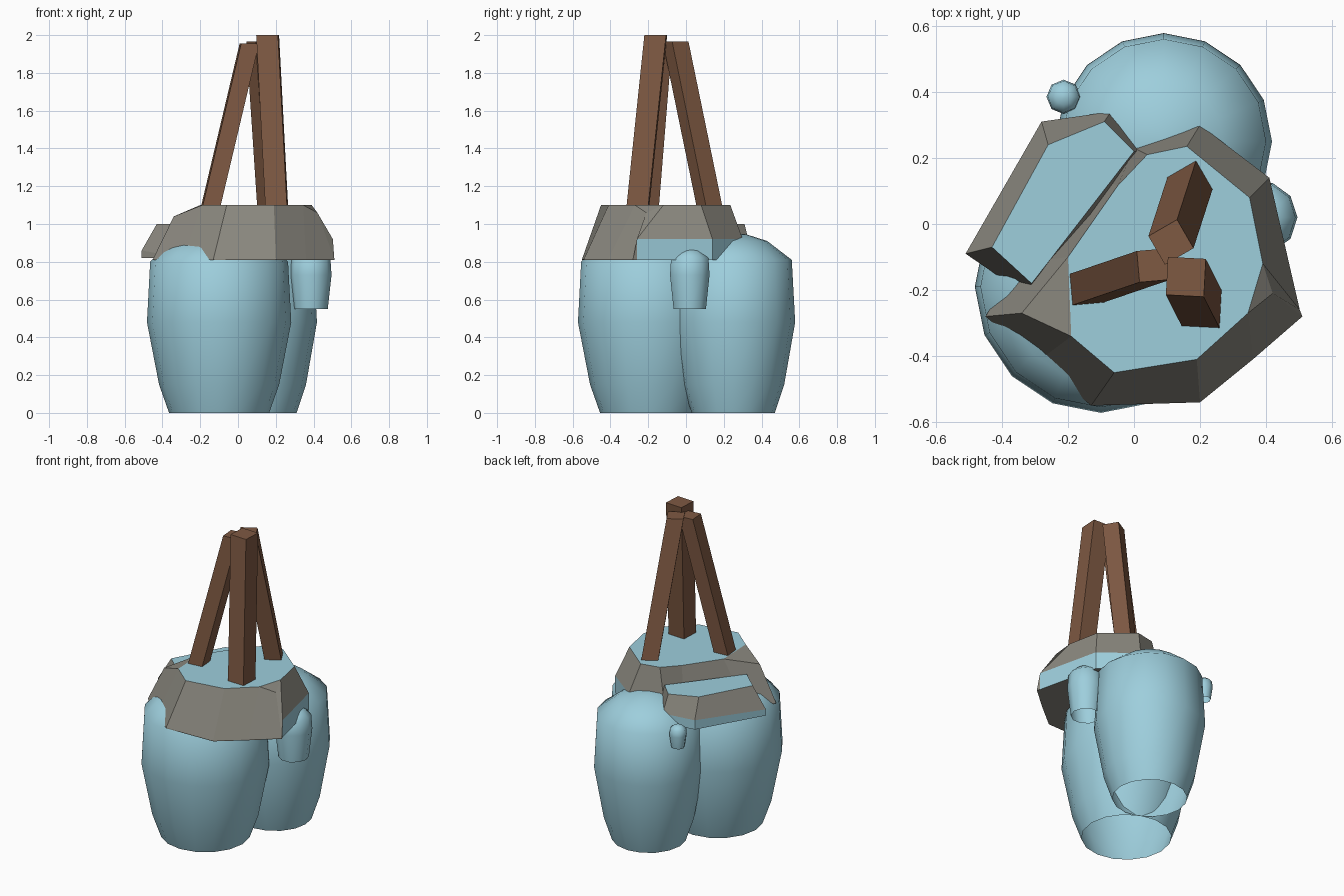
import bpy, bmesh, math
from mathutils import Vector

if "Cube" in bpy.data.objects:
    bpy.data.objects.remove(bpy.data.objects["Cube"])


def material(name, rgb):
    m = bpy.data.materials.new(name)
    m.diffuse_color = (*rgb, 1)
    m.use_nodes = True
    m.node_tree.nodes["Principled BSDF"].inputs["Base Color"].default_value = m.diffuse_color
    return m


BLUE = material("pale_blue", (0.34, 0.62, 0.72))
GREY = material("stone_grey", (0.26, 0.25, 0.215))
BROWN = material("wood_brown", (0.21, 0.10, 0.055))


def finish(bm, name, mats, smooth=False):
    bmesh.ops.recalc_face_normals(bm, faces=bm.faces)
    me = bpy.data.meshes.new(name)
    bm.to_mesh(me)
    bm.free()
    ob = bpy.data.objects.new(name, me)
    bpy.context.collection.objects.link(ob)
    for m in mats:
        me.materials.append(m)
    if smooth:
        me.polygons.foreach_set("use_smooth", [True] * len(me.polygons))
    return ob


def jar(name, x, y, profile, sides):
    """Domed jar, open at the bottom; profile runs upward as (radius, z)."""
    bm = bmesh.new()
    rings = []
    for r, z in profile:
        rings.append([bm.verts.new((x + r * math.cos(2 * math.pi * i / sides),
                                    y + r * math.sin(2 * math.pi * i / sides), z))
                      for i in range(sides)])
    for a, b in zip(rings, rings[1:]):
        for i in range(sides):
            j = (i + 1) % sides
            bm.faces.new((a[i], a[j], b[j], b[i]))
    bm.faces.new(rings[-1])
    return finish(bm, name, [BLUE], True)


def slab(name, base_z, top_z, points):
    """Stone slab: point = (outer x, outer y, rim z, top x, top y, top z)."""
    bm = bmesh.new()
    n = len(points)
    low = [bm.verts.new((p[0], p[1], base_z)) for p in points]
    rim = [bm.verts.new(p[:3]) for p in points]
    top = [bm.verts.new(p[3:]) for p in points]
    for i in range(n):
        j = (i + 1) % n
        band = bm.faces.new((low[i], low[j], rim[j], rim[i]))
        if min(points[i][2], points[j][2]) < 0.84:
            band.material_index = 1
        bm.faces.new((rim[i], rim[j], top[j], top[i])).material_index = 1
        if points[i][5] < top_z:      # chipped corner
            bm.faces.new((top[i - 1], top[i], top[j])).material_index = 1
    bm.faces.new([v for v, p in zip(top, points) if p[5] == top_z])
    bm.faces.new(low).material_index = 1
    return finish(bm, name, [BLUE, GREY])


def beam(name, start, end, width, turn):
    """Square beam with horizontal-ish ends."""
    bm = bmesh.new()
    rings = []
    for p in (start, end):
        rings.append([bm.verts.new(Vector(p) + Vector((
            width * 0.707 * math.cos(turn + math.pi / 2 * i),
            width * 0.707 * math.sin(turn + math.pi / 2 * i), 0))) for i in range(4)])
    a, b = rings
    for i in range(4):
        j = (i + 1) % 4
        bm.faces.new((a[i], a[j], b[j], b[i]))
    bm.faces.new(a)
    bm.faces.new(b)
    return finish(bm, name, [BROWN])


# Large and small jars
jar("front_jar", -0.10, -0.19, [(0.265, 0), (0.318, 0.15), (0.382, 0.48), (0.365, 0.80),
                                (0.29, 0.875), (0.18, 0.93), (0.02, 0.96)], 16)
jar("back_jar", 0.09, 0.25, [(0.22, 0), (0.27, 0.15), (0.328, 0.48), (0.31, 0.81),
                             (0.18, 0.91), (0.07, 0.945), (0.01, 0.95)], 16)
jar("side_jar", 0.385, 0.02, [(0.09, 0.55), (0.11, 0.73), (0.104, 0.82),
                              (0.06, 0.86), (0.01, 0.87)], 10)
jar("tiny_jar", -0.213, 0.385, [(0.04, 0.72), (0.052, 0.80), (0.048, 0.84),
                                (0.025, 0.858), (0.005, 0.862)], 8)

# Main stone slab with pale top
slab("main_slab", 0.81, 1.10, [
    (-0.45, -0.28, 0.815, -0.34, -0.27, 1.04),
    (-0.29, -0.415, 0.815, -0.19, -0.34, 1.10),
    (-0.13, -0.55, 0.815, -0.06, -0.45, 1.10),
    (0.20, -0.54, 0.815, 0.19, -0.41, 1.10),
    (0.36, -0.41, 0.815, 0.345, -0.27, 1.10),
    (0.51, -0.28, 0.815, 0.42, -0.21, 1.06),
    (0.502, -0.26, 0.92, 0.39, -0.12, 1.10),
    (0.41, 0.14, 0.92, 0.35, 0.08, 1.10),
    (0.20, 0.30, 0.92, 0.16, 0.235, 1.10),
    (0.00, 0.23, 0.92, 0.04, 0.21, 1.10),
    (-0.08, 0.13, 0.815, -0.05, 0.115, 1.10),
    (-0.35, -0.12, 0.815, -0.20, -0.10, 1.10)])

# Lower stone slab on the left
slab("lower_slab", 0.82, 1.00, [
    (-0.51, -0.09, 0.86, -0.43, -0.07, 1.0),
    (-0.28, 0.31, 0.88, -0.26, 0.24, 1.0),
    (-0.07, 0.34, 0.88, -0.09, 0.31, 1.0),
    (0.03, 0.22, 0.88, 0.00, 0.22, 1.0),
    (-0.32, -0.22, 0.825, -0.31, -0.18, 1.0)])

# Three leaning beams
beam("front_beam", (0.205, -0.255, 1.09), (0.157, -0.16, 2.0), 0.115, math.radians(42))
beam("left_beam", (-0.145, -0.195, 1.09), (0.06, -0.125, 1.955), 0.095, math.radians(50))
beam("back_beam", (0.17, 0.125, 1.09), (0.112, -0.055, 1.965), 0.10, math.radians(75))
